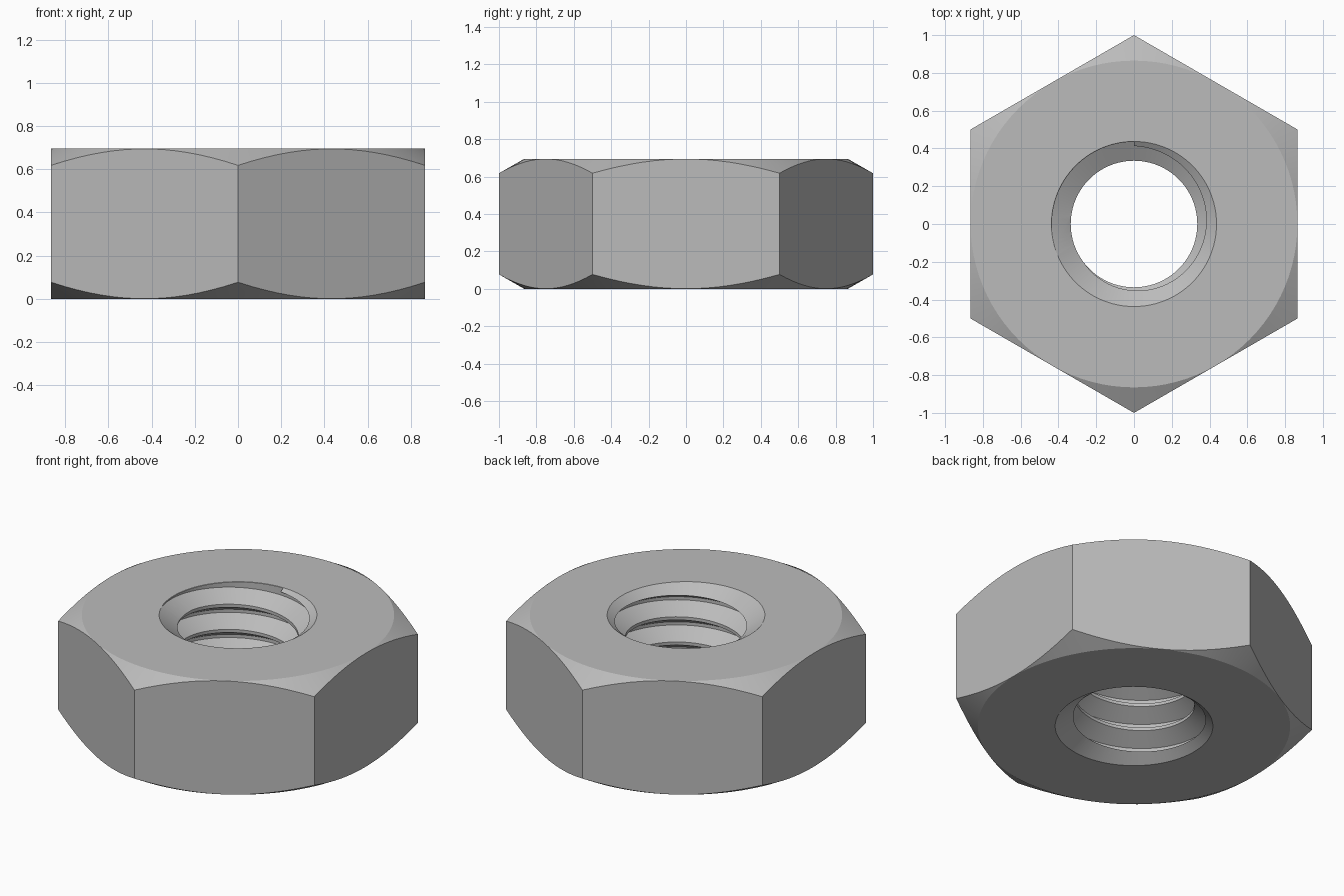
import bpy
import bmesh
from math import cos, sin, pi, radians

HEIGHT = 0.695
SEGS = 96                      # steps around the axis
MAJOR, MINOR = 0.435, 0.335    # thread root and crest radii
TURNS, PITCH = 5, 0.154
FIRST = (HEIGHT - TURNS * PITCH) / 2

if "Cube" in bpy.data.objects:
    bpy.data.objects.remove(bpy.data.objects["Cube"])

steel = bpy.data.materials.new("grey steel")
steel.use_nodes = True
GREY = (0.5, 0.5, 0.5, 1)
steel.diffuse_color = GREY
bsdf = steel.node_tree.nodes["Principled BSDF"]
bsdf.inputs["Base Color"].default_value = GREY


def polar(bm, r, step, z, count=SEGS):
    """Vertex at a step counter-clockwise from +y."""
    a = pi / 2 + 2 * pi * step / count
    return bm.verts.new((r * cos(a), r * sin(a), z))


def make_object(name, bm):
    bmesh.ops.recalc_face_normals(bm, faces=bm.faces)
    mesh = bpy.data.meshes.new(name)
    bm.to_mesh(mesh)
    bm.free()
    mesh.materials.append(steel)
    obj = bpy.data.objects.new(name, mesh)
    bpy.context.collection.objects.link(obj)
    return obj


def hex_prism():
    bm = bmesh.new()
    low, high = ([polar(bm, 1, i, z, 6) for i in range(6)] for z in (-0.1, HEIGHT + 0.1))
    bm.faces.new(low)
    bm.faces.new(high)
    for i in range(6):
        j = (i + 1) % 6
        bm.faces.new((low[i], low[j], high[j], high[i]))
    return make_object("hex_nut", bm)


def chamfered_ring():
    """Lathed ring: outer cones round the corners, inner cones countersink the bore."""
    slope, sink = 0.57, 0.7
    bore, rim = 0.31, MAJOR + 0.002
    drop = (1.06 - 0.865) * slope
    dip = (rim - bore) * sink
    profile = [(bore, dip), (rim, 0), (0.865, 0), (1.06, drop)]
    profile += [(r, HEIGHT - z) for r, z in reversed(profile)]
    bm = bmesh.new()
    rings = [[polar(bm, r, i, z) for i in range(SEGS)] for r, z in profile]
    for k, a in enumerate(rings):
        b = rings[(k + 1) % len(rings)]
        for i in range(SEGS):
            j = (i + 1) % SEGS
            bm.faces.new((a[i], a[j], b[j], b[i]))
    return make_object("chamfer_helper", bm)


def thread_core():
    """Solid screw whose helical groove leaves the nut's thread ridge."""
    bm = bmesh.new()
    crest = PITCH / 16
    foot = crest + (MAJOR - MINOR) * 0.577
    section = [(MAJOR, -foot), (MINOR, -crest), (MINOR, crest), (MAJOR, foot)]
    last = SEGS * TURNS
    helix = [[polar(bm, r, n, FIRST + PITCH * n / SEGS + dz) for r, dz in section]
             for n in range(last + 1)]
    bottom, top = ([polar(bm, MAJOR, i, z) for i in range(SEGS)] for z in (-0.3, HEIGHT + 0.3))
    # groove walls, and the root band joining neighbouring turns
    for n in range(last):
        a, b = helix[n], helix[n + 1]
        for k in range(3):
            bm.faces.new((a[k], a[k + 1], b[k + 1], b[k]))
        if n + SEGS < last:
            c, d = helix[n + SEGS], helix[n + SEGS + 1]
            bm.faces.new((a[3], c[0], d[0], b[3]))
    # plain ends, with an abrupt stop where the ridge begins and ends
    for i in range(SEGS):
        j = (i + 1) % SEGS
        step = [helix[0][0], helix[0][3]] if j == 0 else []
        bm.faces.new([bottom[i], bottom[j]] + step + [helix[i + 1][0], helix[i][0]])
        n = last - SEGS + i
        step = [helix[last][3], helix[last][0]] if i == 0 else []
        bm.faces.new([helix[n][3], helix[n + 1][3], top[j], top[i]] + step)
    for cap in (helix[0], helix[last], bottom, top):
        bm.faces.new(cap)
    return make_object("thread_helper", bm)


def cut(obj, tool, operation):
    mod = obj.modifiers.new(operation.lower(), "BOOLEAN")
    mod.operation = operation
    mod.solver = "EXACT"
    mod.object = tool
    tool.hide_render = True
    bpy.ops.object.modifier_apply(modifier=mod.name)
    bpy.data.objects.remove(tool)


# nut body, chamfered and then threaded
nut = hex_prism()
bpy.context.view_layer.objects.active = nut
nut.select_set(True)
cut(nut, chamfered_ring(), "INTERSECT")
cut(nut, thread_core(), "DIFFERENCE")
bpy.ops.object.shade_smooth_by_angle(angle=radians(25))
